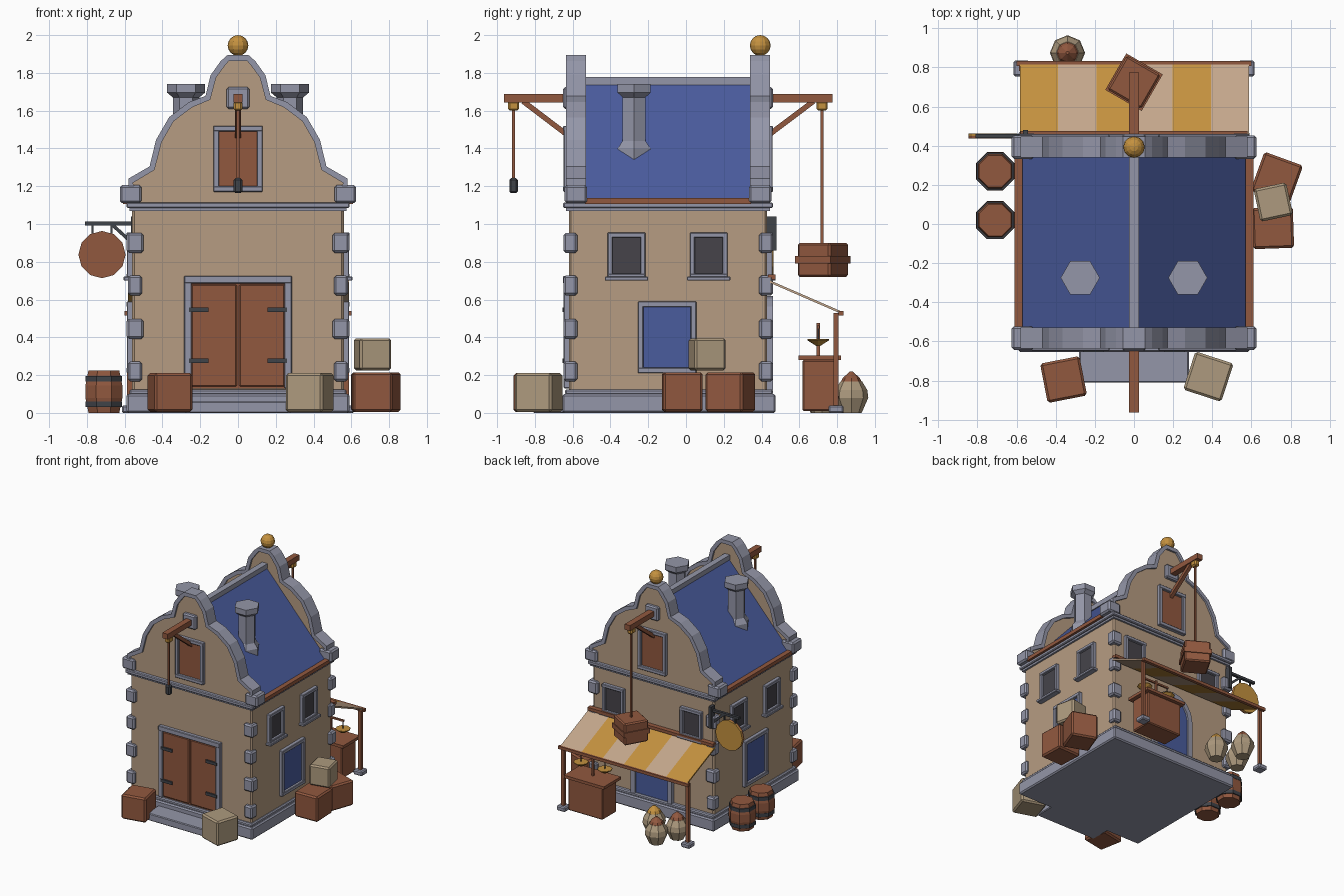
import bpy, bmesh, math
from mathutils import Matrix, Vector

cube = bpy.data.objects.get("Cube")
if cube:
    bpy.data.objects.remove(cube, do_unlink=True)


def material(name, code):
    def linear(c):
        c /= 255
        return c / 12.92 if c < 0.04 else ((c + 0.055) / 1.055) ** 2.4
    rgba = [linear(c) for c in bytes.fromhex(code)] + [1]
    m = bpy.data.materials.new(name)
    m.use_nodes = True
    m.diffuse_color = rgba
    m.node_tree.nodes["Principled BSDF"].inputs["Base Color"].default_value = rgba
    return m


PLASTER = material("plaster", "b69c82")
STONE = material("grey stone", "9496a8")
WOOD = material("red brown wood", "91583f")
BLUE = material("blue paint", "4a5c9e")
GOLD = material("gold", "c4913f")
CREAM = material("cream cloth", "c4a78c")
PALE = material("pale wood", "ad9a7e")
GLASS = material("dark glass", "46444a")
IRON = material("black iron", "404349")


def finish(name, mat, bm, bevel=0.0):
    bmesh.ops.recalc_face_normals(bm, faces=bm.faces)
    mesh = bpy.data.meshes.new(name)
    bm.to_mesh(mesh)
    bm.free()
    mesh.materials.append(mat)
    ob = bpy.data.objects.new(name, mesh)
    bpy.context.collection.objects.link(ob)
    if bevel:
        mod = ob.modifiers.new("soft edges", 'BEVEL')
        mod.width, mod.segments = bevel, 1
    return ob


def box(name, mat, center, size, turn=0, bevel=0.0):
    bm = bmesh.new()
    m = Matrix.Translation(center) @ Matrix.Rotation(math.radians(turn), 4, 'Z') @ Matrix.Diagonal((*size, 1))
    bmesh.ops.create_cube(bm, size=1, matrix=m)
    return finish(name, mat, bm, bevel)


def bar(name, mat, a, b, width, thick):
    a, b = Vector(a), Vector(b)
    z = (b - a).normalized()
    x = Vector((0, 1, 0)) if abs(z.x) > 0.1 else Vector((1, 0, 0))
    m = Matrix((x, z.cross(x), z)).transposed().to_4x4()
    m = Matrix.Translation((a + b) / 2) @ m @ Matrix.Diagonal((width, thick, (b - a).length, 1))
    bm = bmesh.new()
    bmesh.ops.create_cube(bm, size=1, matrix=m)
    return finish(name, mat, bm)


def prism(name, mat, outline, y0, y1):
    bm = bmesh.new()
    face = bm.faces.new([bm.verts.new((x, y0, z)) for x, z in outline])
    out = bmesh.ops.extrude_face_region(bm, geom=[face])
    moved = [v for v in out["geom"] if isinstance(v, bmesh.types.BMVert)]
    bmesh.ops.translate(bm, verts=moved, vec=(0, y1 - y0, 0))
    return finish(name, mat, bm)


def lathe(name, mat, at, profile, sides, phase=0.0):
    bm = bmesh.new()
    rings = [[bm.verts.new((at[0] + r * math.cos(phase + math.tau * i / sides),
                            at[1] + r * math.sin(phase + math.tau * i / sides), at[2] + z))
              for i in range(sides)] for r, z in profile]
    for lo, hi in zip(rings, rings[1:]):
        for i in range(sides):
            j = (i + 1) % sides
            bm.faces.new((lo[i], lo[j], hi[j], hi[i]))
    bm.faces.new(rings[0])
    bm.faces.new(rings[-1])
    return finish(name, mat, bm)


def on_wall(name, mat, wall, u0, u1, z0, z1, depth, bevel=0.0):
    u, z, thick = (u0 + u1) / 2, (z0 + z1) / 2, depth + 0.02
    axis, plane, sign = {"front": (1, -.62, -1), "back": (1, .43, 1),
                         "right": (0, .56, 1), "left": (0, -.56, -1)}[wall]
    out = plane + sign * (depth - thick / 2)
    if axis:
        return box(name, mat, (u, out, z), (u1 - u0, thick, z1 - z0), 0, bevel)
    return box(name, mat, (out, u, z), (thick, u1 - u0, z1 - z0), 0, bevel)


def opening(name, mat, wall, u, z0, z1, w, trim=0.03, bottom=True):
    h = w / 2
    on_wall(name + "_panel", mat, wall, u - h + .01, u + h - .01, z0, z1 - .01, 0.009)
    for s in (-1, 1):
        edge = sorted((u + s * h, u + s * (h - trim)))
        on_wall(name + "_jamb", STONE, wall, *edge, z0, z1, 0.028, 0.004)
    on_wall(name + "_lintel", STONE, wall, u - h, u + h, z1 - trim, z1, 0.03, 0.004)
    if bottom:
        on_wall(name + "_base", STONE, wall, u - h, u + h, z0, z0 + trim, 0.03, 0.004)


# House body
box("walls", PLASTER, (0, -.095, .6), (1.12, 1.05, 1.0), 0, 0.012)
box("plinth", STONE, (0, -.09, .05), (1.18, 1.13, .1), 0, 0.01)
box("plinth_top", STONE, (0, -.09, .11), (1.15, 1.1, .03), 0, 0.008)
box("cornice", STONE, (0, -.095, 1.1), (1.18, 1.11, .03), 0, 0.006)
box("cornice_lower", STONE, (0, -.095, 1.08), (1.15, 1.08, .02))
box("front_step", STONE, (0, -.71, .03), (.56, .2, .06), 0, 0.006)

# Corner stones
for i, z in enumerate((.22, .445, .675, .9)):
    w = .09 if i % 2 else .075
    for s in (-1, 1):
        for y in (-.612, .424):
            box("corner_stone", STONE, (s * .545, y, z), (w, .075, .105), 0, 0.012)

# Roof
prism("roof", BLUE, [(-.575, 1.12), (.575, 1.12), (0, 1.755)], -.56, .37)
box("ridge", STONE, (0, -.095, 1.757), (.05, .9, .04))
for s in (-1, 1):
    box("gutter", WOOD, (s * .59, -.095, 1.122), (.04, .88, .03))
    lathe("chimney", STONE, (s * .275, -.275, 0),
          [(.1, 1.2), (.1, 1.4), (.07, 1.44), (.07, 1.67), (.1, 1.695), (.1, 1.74)], 6)

# Curved gables, one at each end
half = [(.58, 1.2), (.58, 1.24), (.468, 1.305), (.434, 1.445), (.365, 1.565),
        (.26, 1.645), (.172, 1.678), (.145, 1.788), (.092, 1.862), (.055, 1.895)]
outer = half + [(-x, z) for x, z in reversed(half)]
inner = []
for i, (x, z) in enumerate(outer):
    p = outer[max(i - 1, 0)]
    q = outer[min(i + 1, len(outer) - 1)]
    n = Vector((-(q[1] - p[1]), q[0] - p[0])).normalized()
    inner.append((x + n.x * .032, max(z + n.y * .032, 1.2)))
for y, s in ((-.583, -1), (.393, 1)):
    wall = "front" if s < 0 else "back"
    prism("gable_wall", PLASTER, [(.56, 1.1)] + inner + [(-.56, 1.1)], y - .037, y + .037)
    prism("gable_coping", STONE, outer + inner[::-1], y - .053, y + .053)
    for x in (-.568, .568):
        box("gable_foot", STONE, (x, y, 1.158), (.115, .12, .095), 0, 0.012)
    opening("loft_door", WOOD, wall, 0, 1.17, 1.52, .26)
    on_wall("beam_socket", STONE, wall, -.06, .06, 1.61, 1.725, .03, 0.01)
    # Hoist
    tip = -.963 if s < 0 else .775
    hang = -.913 if s < 0 else .72
    root = y + s * .03
    box("hoist_beam", WOOD, (0, (tip + root) / 2, 1.667), (.05, abs(tip - root), .045))
    bar("hoist_brace", WOOD, (0, tip - s * .1, 1.65), (0, root, 1.46), .03, .028)
    box("pulley", GOLD, (0, hang, 1.625), (.045, .06, .05), 0, 0.01)
    low = 1.23 if s < 0 else .88
    box("hoist_rope", WOOD, (0, hang, (1.62 + low) / 2), (.014, .014, 1.62 - low))
box("hoist_weight", IRON, (0, -.913, 1.203), (.045, .045, .08), 0, 0.01)
box("hoisted_crate", WOOD, (0, .725, .81), (.2, .2, .18), -30, 0.01)
box("hoisted_crate_band", WOOD, (0, .725, .81), (.215, .215, .04), -30)
bm = bmesh.new()
bmesh.ops.create_uvsphere(bm, u_segments=12, v_segments=8, radius=.055, matrix=Matrix.Translation((0, .393, 1.945)))
finish("gable_ball", GOLD, bm)

# Front double door
opening("front_door", WOOD, "front", 0, .13, .725, .57, .04, False)
for s in (-1, 1):
    on_wall("door_leaf", WOOD, "front", *sorted((s * .006, s * .248)), .14, .68, .02, 0.006)
    for z in (.275, .545):
        on_wall("hinge", IRON, "front", *sorted((s * .155, s * .26)), z - .012, z + .012, .033)

# Windows and side shutters
def window(wall, u):
    opening("window", GLASS, wall, u, .71, .955, .2, .027)
    on_wall("window_sill", STONE, wall, u - .115, u + .115, .7, .722, .045, 0.004)

for wall in ("left", "right"):
    opening("blue_shutter", BLUE, wall, -.1, .21, .59, .31)
    for u in (-.315, .12):
        window(wall, u)
for u in (-.36, .36):
    window("back", u)

# Arched back door
def arch(r, spring):
    bow = [(r * math.cos(a), spring + r * math.sin(a)) for a in (math.pi * i / 8 for i in range(9))]
    return [(r, .12)] + bow + [(-r, .12)]

prism("back_door", BLUE, arch(.16, .43), .42, .445)
prism("back_door_frame", STONE, arch(.19, .43) + arch(.15, .43)[::-1], .42, .46)

# Striped awning
for i in range(6):
    x = -.5825 + (i + .5) * .195
    bar("awning_stripe", CREAM if i % 2 else GOLD, (x, .445, .695), (x, .825, .53), .195, .012)
box("awning_wall_rail", WOOD, (0, .455, .72), (1.16, .04, .025))
box("awning_front_rail", WOOD, (0, .82, .528), (1.2, .025, .025))
for x in (-.575, .575):
    box("awning_post", WOOD, (x, .795, .28), (.026, .026, .5))
    box("post_foot", STONE, (x, .795, .02), (.08, .08, .04), 0, 0.008)

# Market counter with scales
box("counter", WOOD, (.37, .708, .145), (.32, .185, .27), 0, 0.008)
box("counter_top", WOOD, (.37, .708, .292), (.37, .225, .024))
box("scale_post", WOOD, (.37, .7, .39), (.018, .018, .17))
box("scale_arm", WOOD, (.37, .7, .455), (.24, .014, .014))
for x in (.26, .48):
    lathe("scale_pan", GOLD, (x, .7, .355), [(.012, 0), (.058, .03), (.058, .036)], 8)
    box("scale_cord", IRON, (x, .7, .42), (.006, .006, .06))

# Sacks
for x, y, heap in ((-.34, .875, WOOD), (-.42, .715, WOOD), (-.21, .72, GOLD)):
    lathe("sack", PALE, (x, y, 0), [(.055, 0), (.09, .08), (.085, .12), (.058, .165)], 8)
    lathe("sack_heap", heap, (x, y, .16), [(.058, 0), (.045, .025), (.008, .058)], 8)

# Barrels
for y in (.02, .27):
    at, turn = (-.71, y, 0), math.pi / 8
    lathe("barrel", WOOD, at, [(.088, 0), (.106, .08), (.106, .145), (.088, .225)], 8, turn)
    for z in (.045, .18):
        lathe("barrel_hoop", IRON, at, [(.104, z - .015), (.104, z + .015)], 8, turn)

# Crates
for mat, x, y, z, size, turn in ((WOOD, -.36, -.795, 0, .205, 11), (PALE, .38, -.78, 0, .205, -18),
                                 (WOOD, .71, -.02, 0, .21, 2), (WOOD, .73, .235, 0, .21, -20),
                                 (PALE, .712, .112, .22, .17, 12)):
    box("crate", mat, (x, y, z + size / 2 + .005), (size, size, size), turn, 0.012)

# Hanging sign
disc = [(-.72 + .125 * math.cos(math.tau * i / 12), .838 + .125 * math.sin(math.tau * i / 12)) for i in range(12)]
prism("sign_front", WOOD, disc, .437, .45)
prism("sign_back", GOLD, disc, .45, .463)
box("sign_arm", IRON, (-.68, .45, 1.003), (.26, .022, .02))
box("sign_plate", IRON, (-.555, .455, .95), (.025, .05, .18))
bar("sign_strut", IRON, (-.56, .45, .9), (-.67, .45, 1.0), .018, .018)
for x in (-.77, -.67):
    box("sign_hanger", IRON, (x, .45, .97), (.012, .012, .07))
